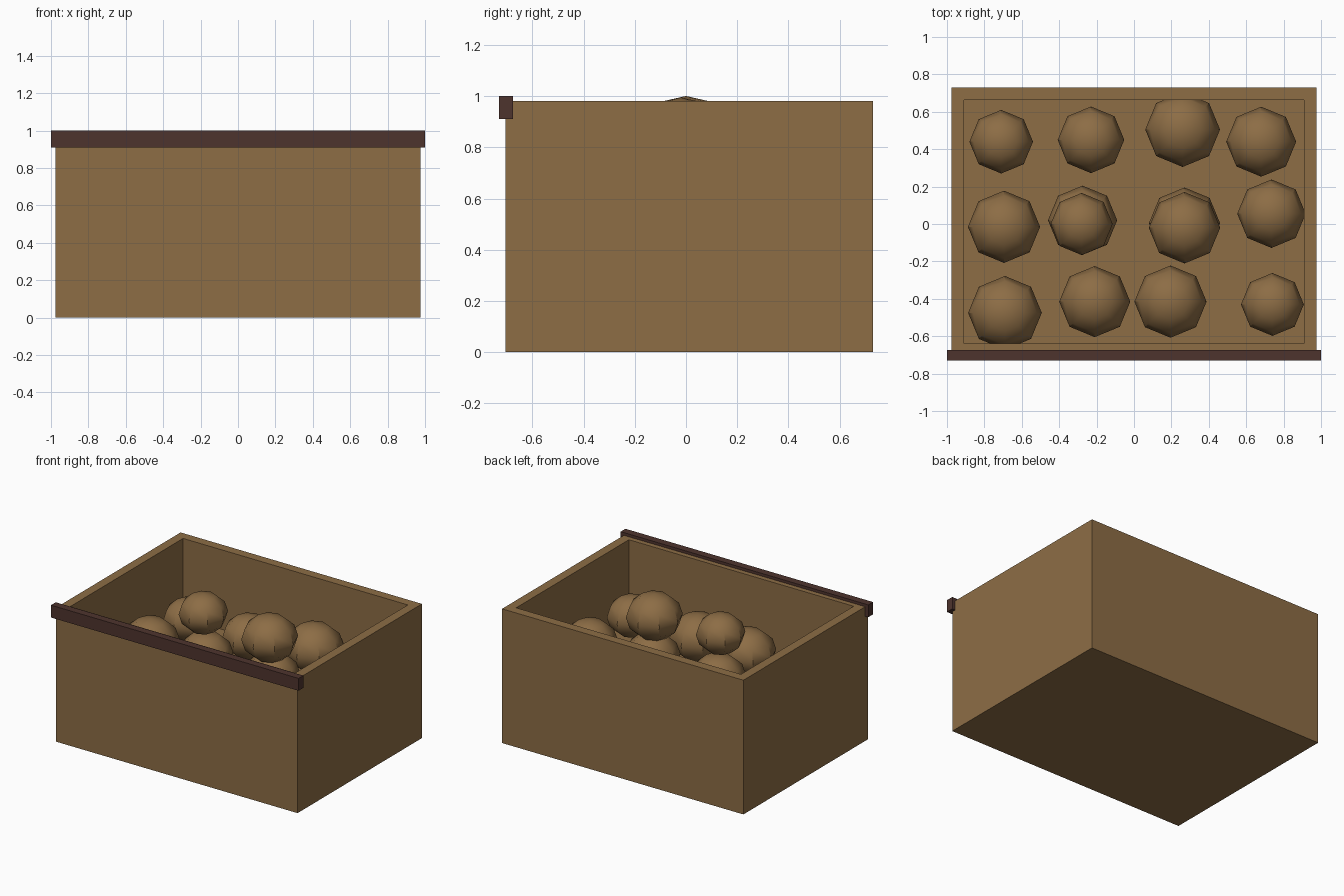
import bpy, bmesh, math
from mathutils import Matrix

if "Cube" in bpy.data.objects:
    bpy.data.objects.remove(bpy.data.objects["Cube"])


def material(name, rgb):
    m = bpy.data.materials.new(name)
    m.diffuse_color = (*rgb, 1.0)
    m.use_nodes = True
    m.node_tree.nodes["Principled BSDF"].inputs["Base Color"].default_value = m.diffuse_color
    return m


BROWN = material("warm_brown", (0.266, 0.153, 0.060))
DARK = material("dark_brown", (0.076, 0.034, 0.027))


def finish(bm, name, mat):
    bmesh.ops.recalc_face_normals(bm, faces=bm.faces)
    me = bpy.data.meshes.new(name)
    bm.to_mesh(me)
    bm.free()
    me.materials.append(mat)
    ob = bpy.data.objects.new(name, me)
    bpy.context.collection.objects.link(ob)
    return ob


def box_mesh(lo, hi):
    bm = bmesh.new()
    size = [b - a for a, b in zip(lo, hi)]
    mid = [(a + b) / 2 for a, b in zip(lo, hi)]
    bmesh.ops.create_cube(bm, size=1.0, matrix=Matrix.Translation(mid) @ Matrix.Diagonal((*size, 1)))
    return bm


# open crate: the top face is inset for the rim, then pushed down to the inner floor
WALL, FLOOR = 0.067, 0.40
bm = box_mesh((-0.975, -0.705, 0), (0.975, 0.73, 0.98))
top = max(bm.faces, key=lambda f: f.calc_center_median().z)
bmesh.ops.inset_region(bm, faces=[top], thickness=WALL, use_even_offset=True)
inner = bmesh.ops.extrude_discrete_faces(bm, faces=[top])["faces"][0]
for v in inner.verts:
    v.co.z = FLOOR
finish(bm, "crate", BROWN)

# dark rail along the front rim
finish(box_mesh((-1, -0.73, 0.91), (1, -0.675, 1.0)), "front_rail", DARK)

# produce heaped in the crate: x, y, z, radius
PRODUCE = [
    (-0.71, 0.44, 0.53, 0.170), (-0.23, 0.45, 0.53, 0.178),
    (0.26, 0.505, 0.56, 0.200), (0.68, 0.44, 0.55, 0.187),
    (-0.695, -0.015, 0.55, 0.193), (-0.275, 0.02, 0.55, 0.185),
    (0.27, 0.005, 0.55, 0.190), (0.735, 0.055, 0.55, 0.183),
    (-0.69, -0.475, 0.55, 0.197), (-0.21, -0.415, 0.55, 0.190),
    (0.195, -0.415, 0.55, 0.193), (0.74, -0.43, 0.55, 0.168),
    (-0.28, 0.0, 0.859, 0.166), (0.27, -0.02, 0.832, 0.191),
]
for i, (x, y, z, r) in enumerate(PRODUCE):
    bm = bmesh.new()
    bmesh.ops.create_uvsphere(
        bm, u_segments=8, v_segments=6, radius=r,
        matrix=Matrix.Translation((x, y, z)) @ Matrix.Diagonal((1, 1, 0.85, 1)))
    ob = finish(bm, f"potato_{i + 1}", BROWN)
    bpy.ops.object.select_all(action="DESELECT")
    ob.select_set(True)
    bpy.context.view_layer.objects.active = ob
    bpy.ops.object.shade_smooth_by_angle(angle=math.radians(35))
